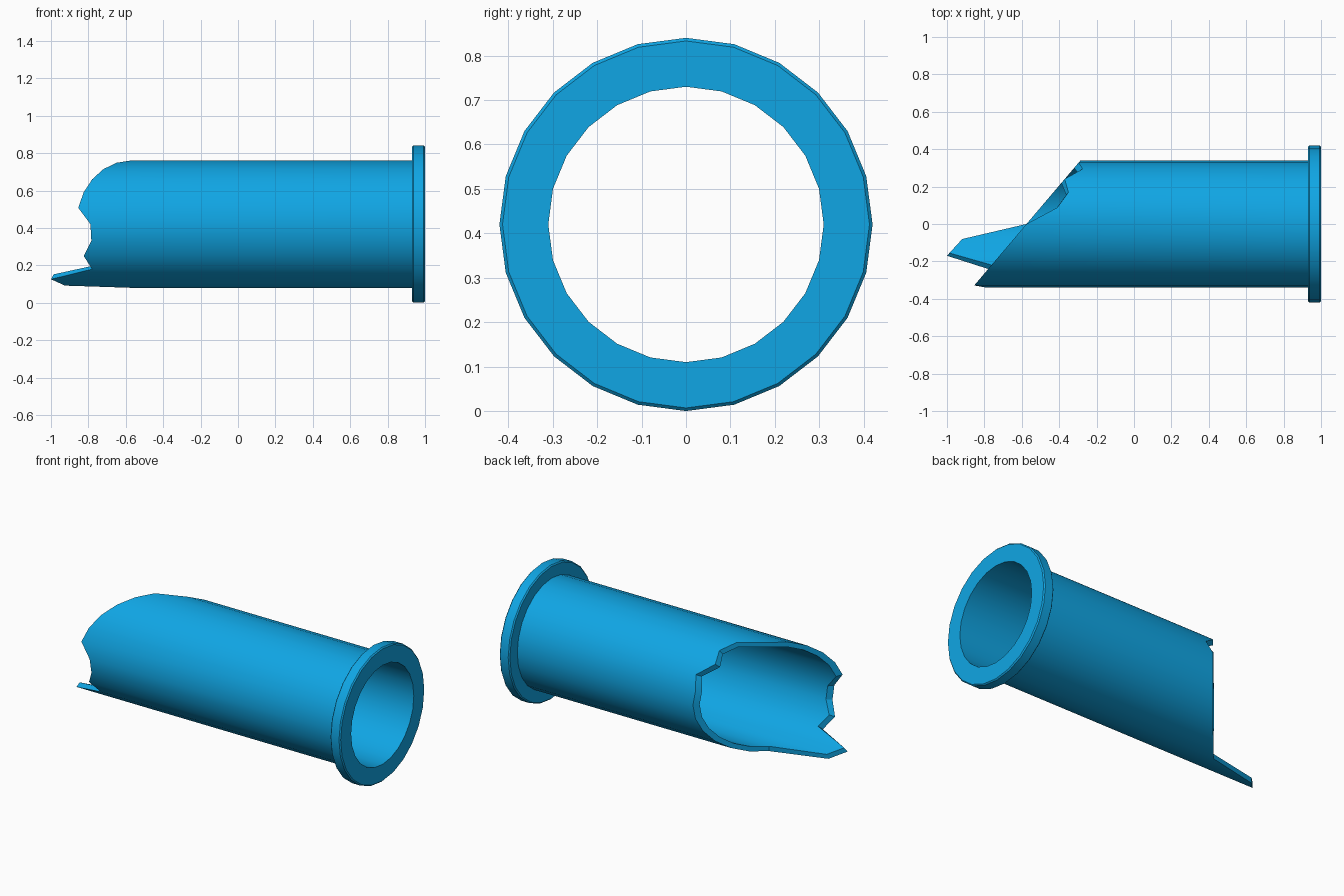
import bpy, bmesh
from math import sin, cos, radians

cube = bpy.data.objects.get("Cube")
if cube:
    bpy.data.objects.remove(cube, do_unlink=True)

SIDES = 24
STEP = 360 // SIDES
AXIS_Z = 0.42
R_OUT, R_IN, R_FLANGE = 0.34, 0.31, 0.42
X_FLANGE, X_END, BEVEL = 0.93, 1.0, 0.007

# Jagged chips and the long splinter: shift along the slanted cut, by angle from the top
CHIPS = {15: 0.09, 30: 0.08, 60: 0.05,
         195: -0.275, 210: -0.28, 255: 0.07, 270: 0.075}

blue = bpy.data.materials.new("pipe_blue")
blue.use_nodes = True
colour = (0.005, 0.38, 0.78, 1)
blue.diffuse_color = colour
blue.node_tree.nodes["Principled BSDF"].inputs["Base Color"].default_value = colour


def broken_x(radius, angle):
    """Slanted break, with a chip or splinter at some angles."""
    return -0.575 + 0.85 * radius * sin(radians(angle)) + CHIPS.get(angle, 0)


def lathe(name, profile):
    """Sweep (x, radius) points round the pipe axis; x None means the broken end."""
    bm = bmesh.new()
    rings = []
    for x, r in profile:
        ring = []
        for angle in range(0, 360, STEP):
            a = radians(angle)
            px = broken_x(r, angle) if x is None else x
            ring.append(bm.verts.new((px, r * sin(a), AXIS_Z + r * cos(a))))
        rings.append(ring)
    for r0, r1 in zip(rings, rings[1:]):
        for j in range(SIDES):
            k = (j + 1) % SIDES
            bm.faces.new((r0[j], r1[j], r1[k], r0[k]))
    mesh = bpy.data.meshes.new(name)
    bm.to_mesh(mesh)
    bm.free()
    mesh.materials.append(blue)
    obj = bpy.data.objects.new(name, mesh)
    bpy.context.collection.objects.link(obj)
    bpy.ops.object.select_all(action='DESELECT')
    obj.select_set(True)
    bpy.context.view_layer.objects.active = obj
    bpy.ops.object.shade_smooth_by_angle(angle=radians(30))
    return obj


# Tube wall: bore, broken rim, outside
lathe("pipe_wall", [(X_END, R_IN), (None, R_IN), (None, R_OUT), (X_FLANGE, R_OUT)])

# Flange with bevelled edges, closing the sound end
lathe("end_flange", [
    (X_FLANGE, R_OUT),
    (X_FLANGE, R_FLANGE - BEVEL),
    (X_FLANGE + BEVEL, R_FLANGE),
    (X_END - BEVEL, R_FLANGE),
    (X_END, R_FLANGE - BEVEL),
    (X_END, R_IN),
])
